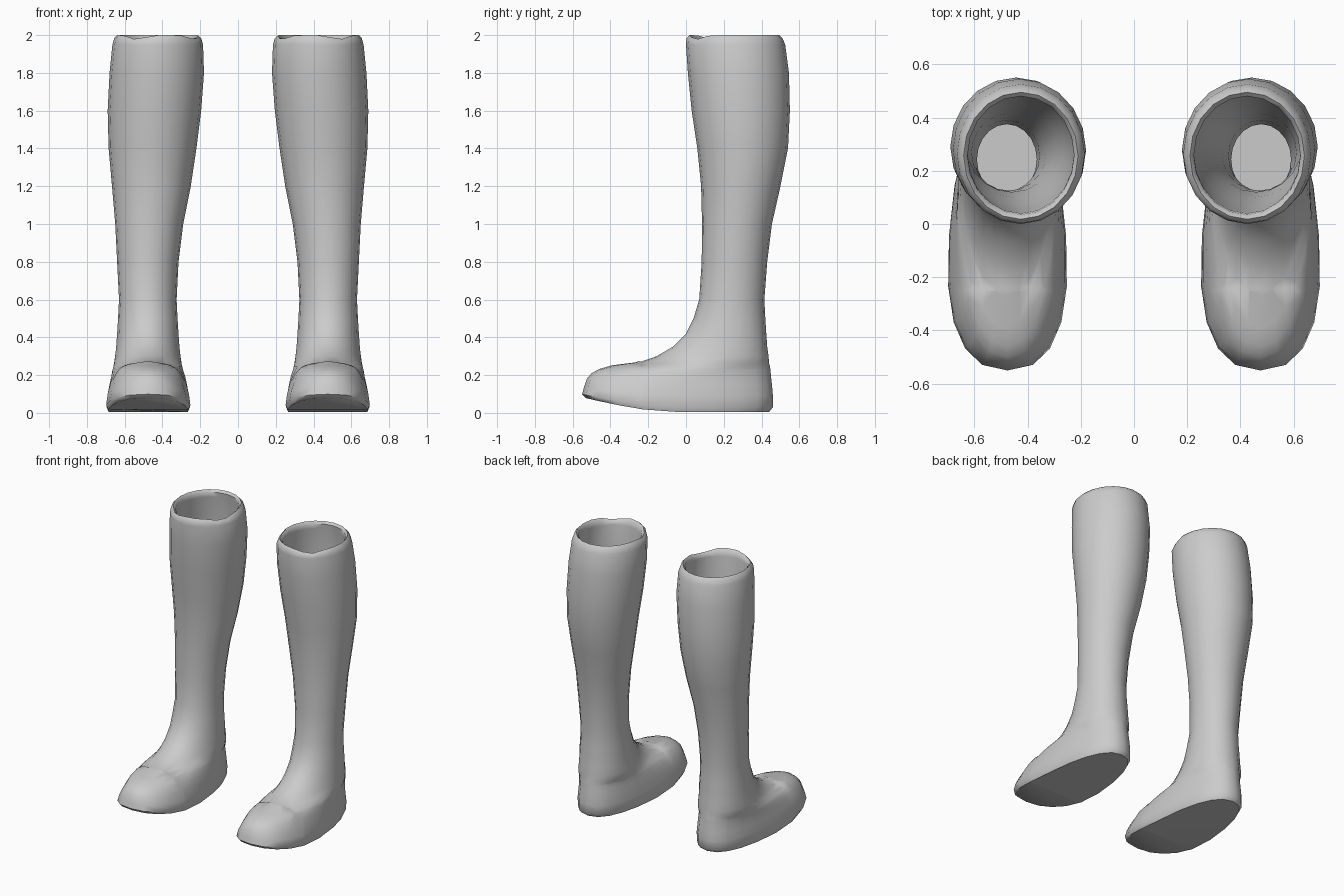
import bpy, bmesh
from math import sin, cos, pi, exp, radians

cube = bpy.data.objects.get("Cube")
if cube:
    bpy.data.objects.remove(cube)

leather = bpy.data.materials.new("grey_leather")
leather.use_nodes = True
GREY = (0.6, 0.6, 0.6, 1)
leather.diffuse_color = GREY
leather.node_tree.nodes["Principled BSDF"].inputs["Base Color"].default_value = GREY

SIDES = 20

# Boot sections: height, front y, back y, inner x, outer x, front widening, squareness
FOOT = [
    (0.005, -0.53, 0.44, 0.265, 0.685, 0.15, 2.4),
    (0.03, -0.55, 0.46, 0.255, 0.695, 0.15, 2.4),
    (0.09, -0.54, 0.46, 0.26, 0.69, 0.12, 2.4),
    (0.15, -0.525, 0.455, 0.27, 0.68, 0.07, 2.3),
    (0.195, -0.50, 0.45, 0.28, 0.67, 0.0, 2.2),
    (0.225, -0.46, 0.447, 0.29, 0.665, -0.08, 2.1),
    (0.245, -0.39, 0.445, 0.295, 0.66, -0.15, 2),
    (0.26, -0.27, 0.44, 0.30, 0.655, -0.2, 2),
    (0.30, -0.155, 0.437, 0.305, 0.65, -0.18, 2),
    (0.35, -0.07, 0.43, 0.31, 0.645, -0.12, 2),
    (0.42, 0.0, 0.425, 0.315, 0.64, -0.06, 2),
]
SHAFT = [
    (0.50, 0.04, 0.42, 0.32, 0.635, 0, 2),
    (0.60, 0.07, 0.415, 0.325, 0.63, 0, 2),
    (0.80, 0.083, 0.43, 0.315, 0.64, 0, 2),
    (1.00, 0.085, 0.455, 0.29, 0.65, 0, 2),
    (1.20, 0.08, 0.50, 0.25, 0.667, 0, 2),
    (1.40, 0.06, 0.54, 0.22, 0.685, 0, 2),
    (1.60, 0.03, 0.55, 0.195, 0.69, 0, 2),
    (1.80, 0.01, 0.545, 0.18, 0.68, 0, 2),
    (1.95, 0.0, 0.525, 0.185, 0.665, 0, 2),
]
RIM = [
    (1.985, 0.003, 0.51, 0.195, 0.655, 0, 2),
    (2.00, 0.018, 0.495, 0.21, 0.64, 0, 2),
    (1.985, 0.035, 0.48, 0.225, 0.625, 0, 2),
]


def inset(section, d):
    z, yf, yb, xi, xo, t, p = section
    return (z, yf + d, yb - d, xi + d, xo - d, t, p)


LINING = [inset(s, 0.04) for s in reversed(SHAFT)]


def power(v, p):
    return (1 if v >= 0 else -1) * abs(v) ** (2 / p)


def ring(bm, section, side):
    z, yf, yb, xi, xo, taper, p = section
    verts = []
    for i in range(SIDES):
        a = 2 * pi * i / SIDES
        s = -power(cos(a), p)
        y = (yf + yb) / 2 + s * (yb - yf) / 2
        x = (xi + xo) / 2 + power(sin(a), p) * (xo - xi) / 2 * (1 - taper * s)
        # Sole curls up under the toes
        lift = 0.08 * max(0, (-y - 0.1) / 0.45) ** 1.4 * max(0, 1 - z / 0.22)
        # Rim dips either side of the front
        dip = 0
        if z > 1.96:
            b = a if a < pi else a - 2 * pi
            dip = 0.022 * (exp(-((b - 0.55) / 0.3) ** 2) + exp(-((b + 1.1) / 0.3) ** 2))
        verts.append(bm.verts.new((side * x, y, z + lift - dip)))
    return verts


def boot(name, side):
    bm = bmesh.new()
    rings = [ring(bm, s, side) for s in FOOT + SHAFT + RIM + LINING]
    for lower, upper in zip(rings, rings[1:]):
        for i in range(SIDES):
            j = (i + 1) % SIDES
            bm.faces.new((lower[i], lower[j], upper[j], upper[i]))
    bm.faces.new(rings[0])
    bm.faces.new(rings[-1])
    # Toe cap seam: two cuts across the foot, front part raised slightly
    for cut in (-0.25, -0.235):
        bmesh.ops.bisect_plane(bm, geom=bm.verts[:] + bm.edges[:] + bm.faces[:],
                               plane_co=(0, cut, 0), plane_no=(0, 1, 0))
    for v in bm.verts:
        if v.co.y < -0.249 and v.co.z > 0.17:
            v.co.z += 0.007
    bmesh.ops.recalc_face_normals(bm, faces=bm.faces[:])
    mesh = bpy.data.meshes.new(name)
    bm.to_mesh(mesh)
    bm.free()
    mesh.materials.append(leather)
    obj = bpy.data.objects.new(name, mesh)
    bpy.context.collection.objects.link(obj)
    return obj


boots = [boot("left_boot", 1), boot("right_boot", -1)]
bpy.ops.object.select_all(action='DESELECT')
for b in boots:
    b.select_set(True)
bpy.context.view_layer.objects.active = boots[0]
bpy.ops.object.shade_smooth_by_angle(angle=radians(50))
